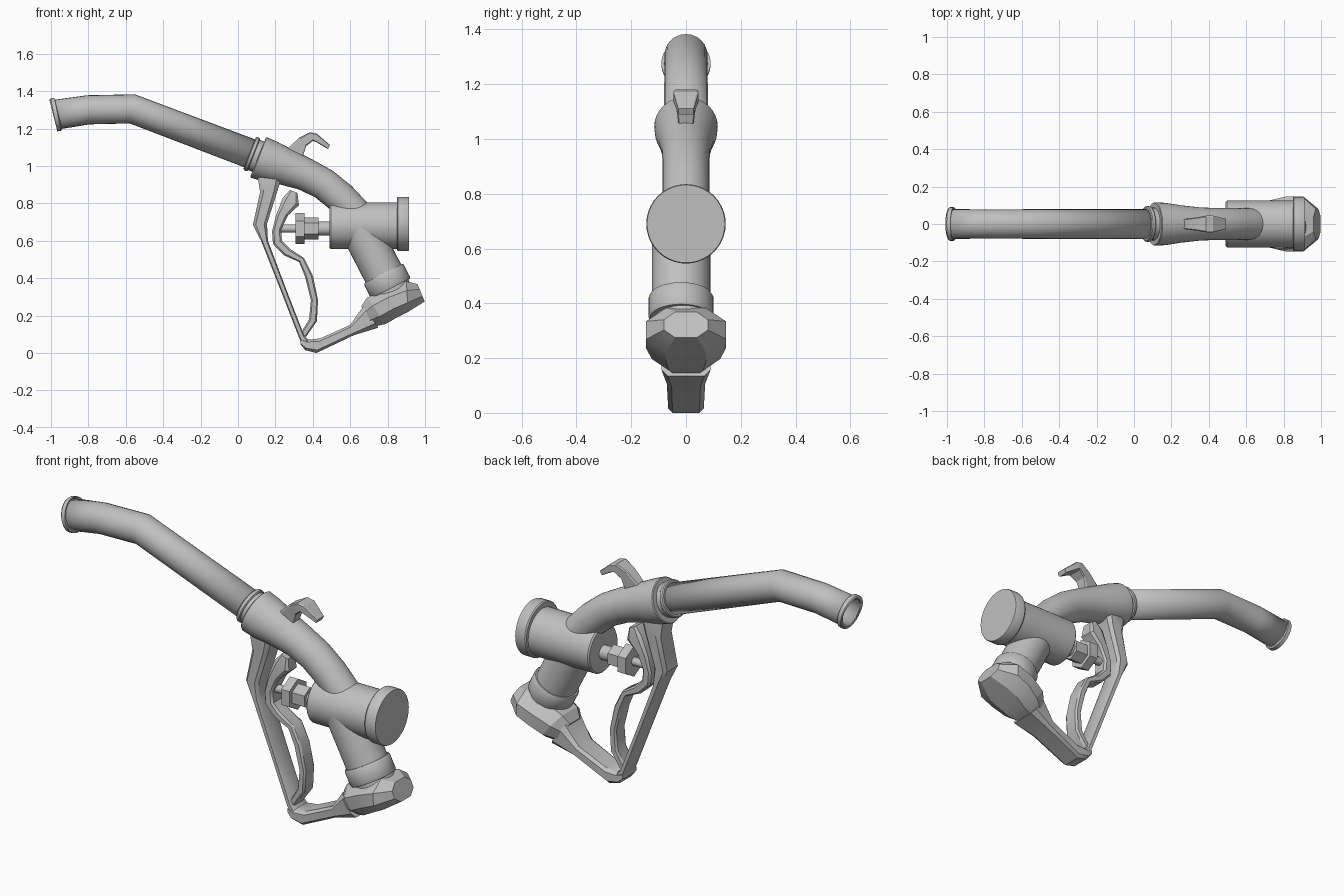
import bpy
import bmesh
import math
from mathutils import Vector

cube = bpy.data.objects.get("Cube")
if cube:
    bpy.data.objects.remove(cube, do_unlink=True)

GREY = (0.53, 0.53, 0.53, 1)
metal = bpy.data.materials.new("grey_metal")
metal.use_nodes = True
metal.diffuse_color = GREY
metal.node_tree.nodes["Principled BSDF"].inputs["Base Color"].default_value = GREY


def skin(name, rings, caps=True, angle=32):
    """Bridge a row of equal point rings into one mesh object."""
    bm = bmesh.new()
    rows = [[bm.verts.new(p) for p in ring] for ring in rings]
    count = len(rows[0])
    for near, far in zip(rows, rows[1:]):
        for i in range(count):
            j = (i + 1) % count
            bm.faces.new((near[i], near[j], far[j], far[i]))
    if caps:
        bm.faces.new(rows[0])
        bm.faces.new(rows[-1])
    bmesh.ops.recalc_face_normals(bm, faces=bm.faces[:])
    mesh = bpy.data.meshes.new(name)
    bm.to_mesh(mesh)
    bm.free()
    mesh.materials.append(metal)
    mesh.shade_smooth()
    mesh.set_sharp_from_angle(angle=math.radians(angle))
    obj = bpy.data.objects.new(name, mesh)
    bpy.context.collection.objects.link(obj)
    return obj


def tube(name, path, sides=32, y=0, caps=True, angle=32):
    """Round sections (x, z, radius) swept along a path in the side plane."""
    points = [Vector((x, y, z)) for x, z, r in path]
    rings = []
    for i, centre in enumerate(points):
        ahead = points[min(i + 1, len(points) - 1)] - centre
        behind = centre - points[max(i - 1, 0)]
        tangent = (ahead.normalized() + behind.normalized()).normalized()
        up = Vector((-tangent.z, 0, tangent.x))
        side = Vector((0, 1, 0))
        radius = path[i][2]
        turns = [math.tau * k / sides for k in range(sides)]
        rings.append([centre + radius * (up * math.cos(t) + side * math.sin(t))
                      for t in turns])
    return skin(name, rings, caps, angle)


def turned(name, start, end, profile, sides=32, y=0):
    """Straight lathe part: profile holds (fraction along axis, radius)."""
    a, b = Vector(start), Vector(end)
    path = [(*a.lerp(b, f), r) for f, r in profile]
    return tube(name, path, sides, y)


def bar(name, sections, cut=0.2, flat=0.75, angle=32):
    """Chamfered bar through sections (x, z, x, z, half width)."""
    outline = [(cut, -1), (1 - cut, -1), (1, -flat), (1, flat),
               (1 - cut, 1), (cut, 1), (0, flat), (0, -flat)]
    rings = []
    for ax, az, bx, bz, half in sections:
        rings.append([(ax + (bx - ax) * s, half * w, az + (bz - az) * s)
                      for s, w in outline])
    return skin(name, rings, angle=angle)


def hollow(obj, thickness):
    mod = obj.modifiers.new("wall", "SOLIDIFY")
    mod.thickness = thickness
    mod.offset = -1


# Hollow bent spout with a lip at its mouth
spout = tube("spout", [(-.98, 1.273, .08), (-.8, 1.3, .078),
                       (-.565, 1.305, .079), (.1, 1.053, .08)],
             sides=24, caps=False)
hollow(spout, .012)
lip = tube("spout_lip", [(-.988, 1.272, .085), (-.984, 1.273, .09),
                         (-.964, 1.276, .09), (-.96, 1.277, .085)], caps=False)
hollow(lip, .018)

# Collar rings where the spout enters the body
turned("collar_ring", (.062, 1.068), (.085, 1.059),
       [(0, .09), (.2, .095), (.8, .095), (1, .09)])
turned("collar_neck", (.08, 1.061), (.13, 1.04), [(0, .087), (1, .087)])

# Curved upper body
tube("body", [(.107, 1.047, .112), (.112, 1.045, .116), (.17, 1.024, .113),
              (.25, .997, .1), (.36, .955, .088), (.46, .903, .085),
              (.55, .83, .085), (.69, .68, .085)])

# Valve housing with its end cap
turned("valve_housing", (.49, .68), (.86, .68),
       [(0, .118), (.02, .125), (1, .125)], sides=40)
turned("housing_cap", (.85, .69), (.915, .69),
       [(0, .14), (.1, .145), (.9, .145), (1, .142)], sides=40)

# Slanted inlet with its ring and neck
turned("inlet_pipe", (.65, .67), (.79, .40), [(0, .107), (1, .107)], y=-.018)
turned("inlet_ring", (.777, .425), (.818, .345),
       [(0, .114), (.1, .119), (.9, .119), (1, .114)], y=-.018)
turned("inlet_neck", (.81, .36), (.85, .28), [(0, .104), (1, .104)], y=-.01)

# Faceted base cap, and the lower guard arm running out of it
bar("base_cap", [(.66, .25, .72, .14, .085), (.69, .295, .79, .155, .125),
                 (.79, .345, .85, .19, .146), (.9, .383, .91, .22, .146),
                 (.96, .368, .998, .275, .08)], cut=.3, flat=.5, angle=20)
bar("lower_guard", [(.335, .075, .335, .045, .06), (.37, .07, .36, .015, .065),
                    (.44, .078, .42, 0, .065), (.6, .15, .62, .095, .07),
                    (.67, .25, .75, .135, .09)])

# Front guard from the body down to the lower arm
bar("front_guard", [(.105, .98, .26, .98, .06), (.107, .93, .23, .93, .065),
                    (.118, .86, .212, .87, .062), (.08, .685, .155, .69, .06),
                    (.123, .6, .16, .6, .06), (.23, .33, .258, .34, .058),
                    (.325, .085, .355, .09, .058), (.345, .04, .39, .055, .06)])

# Squeeze lever, a thin strip with a rounded head
bar("lever", [(.278, .872, .318, .855, .035), (.24, .83, .326, .79, .045),
              (.203, .735, .267, .735, .045), (.182, .65, .23, .66, .045),
              (.187, .583, .235, .6, .045), (.246, .522, .278, .556, .045),
              (.326, .487, .353, .508, .045), (.358, .41, .401, .41, .045),
              (.39, .283, .428, .283, .045), (.38, .18, .422, .17, .045),
              (.335, .105, .363, .085, .045)])

# Valve stem with two hexagonal nuts
turned("stem_tip", (.22, .665), (.32, .665), [(0, .022), (1, .022)], sides=16)
turned("stem_rod", (.42, .665), (.5, .665), [(0, .038), (1, .038)], sides=20)
for label, start, end, radius in (("large", .308, .356, .083),
                                  ("small", .35, .43, .058)):
    turned(label + "_nut", (start, .665), (end, .665),
           [(0, radius), (1, radius)], sides=6)

# Hanging hook on top of the body
bar("hook", [(.25, 1.08, .34, 1.03, .025), (.326, 1.15, .364, 1.105, .035),
             (.385, 1.18, .4, 1.134, .045), (.422, 1.172, .417, 1.128, .045),
             (.492, 1.112, .481, 1.09, .028)], cut=.1, flat=.85, angle=20)
